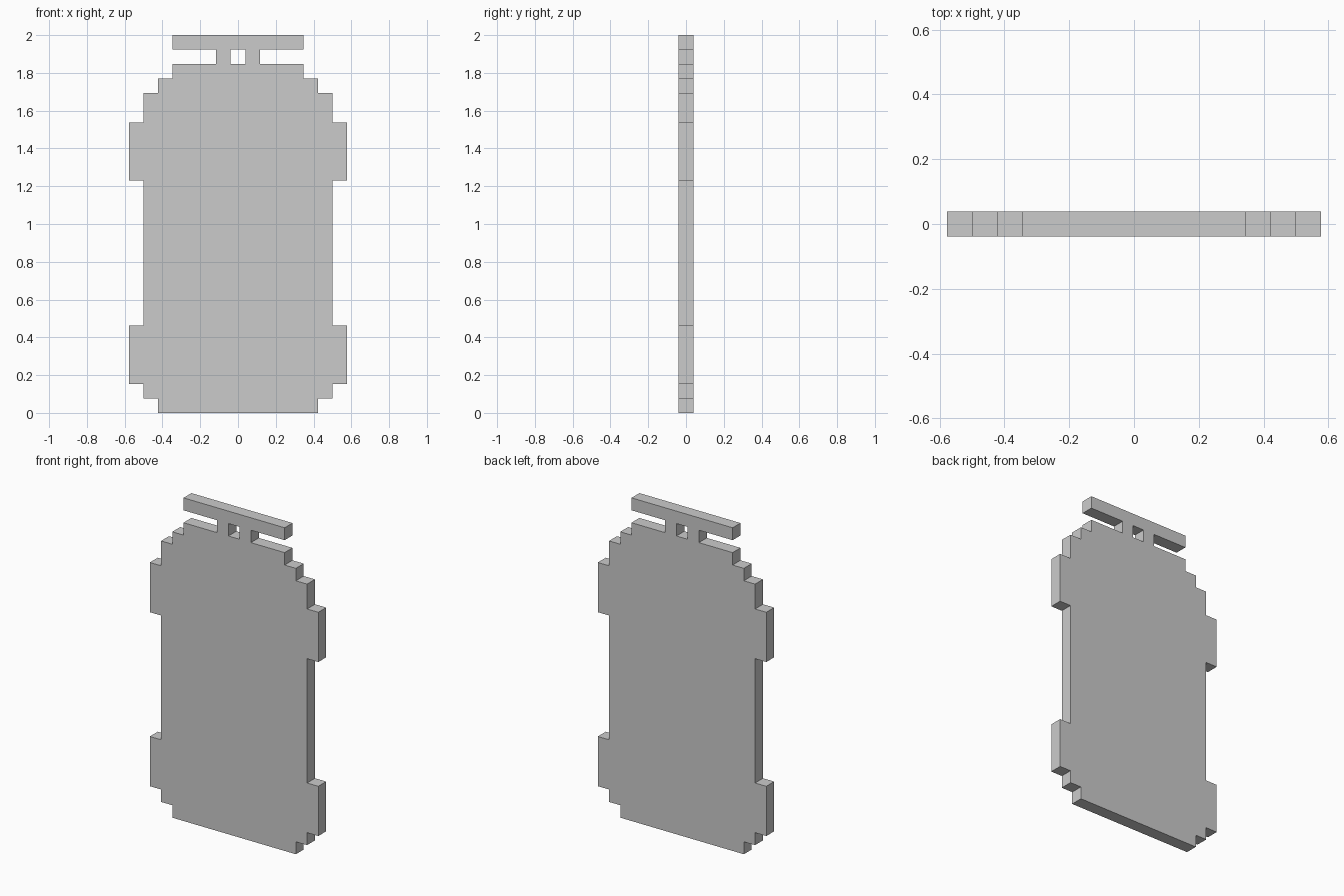
import bpy, bmesh

if "Cube" in bpy.data.objects:
    bpy.data.objects.remove(bpy.data.objects["Cube"])

U = 2 / 26  # one grid cell of the blocky silhouette

# Right half of the outline, bottom to top, in cells
half = [(5.5, 0), (5.5, 1), (6.5, 1), (6.5, 2), (7.5, 2), (7.5, 6),
        (6.5, 6), (6.5, 16), (7.5, 16), (7.5, 20), (6.5, 20), (6.5, 22),
        (5.5, 22), (5.5, 23), (4.5, 23), (4.5, 24),   # stepped shoulder
        (1.5, 24), (1.5, 25), (4.5, 25), (4.5, 26)]   # post and top bar
outline = half + [(-x, z) for x, z in reversed(half)]

# Gap between the two posts
gap = [(-0.5, 24), (0.5, 24), (0.5, 25), (-0.5, 25)]


def add_loop(bm, points):
    verts = [bm.verts.new((x * U, -U / 2, z * U)) for x, z in points]
    return [bm.edges.new((a, b)) for a, b in zip(verts, verts[1:] + verts[:1])]


# Fill the silhouette around the gap, then give it one cell of thickness
bm = bmesh.new()
edges = add_loop(bm, outline) + add_loop(bm, gap)
bmesh.ops.triangle_fill(bm, edges=edges, use_beauty=True, normal=(0, -1, 0))
ext = bmesh.ops.extrude_face_region(bm, geom=bm.faces[:], use_keep_orig=True)
moved = [g for g in ext["geom"] if isinstance(g, bmesh.types.BMVert)]
bmesh.ops.translate(bm, verts=moved, vec=(0, U, 0))
bmesh.ops.recalc_face_normals(bm, faces=bm.faces[:])

mesh = bpy.data.meshes.new("canister_panel")
bm.to_mesh(mesh)
bm.free()
bpy.context.collection.objects.link(bpy.data.objects.new("canister_panel", mesh))
